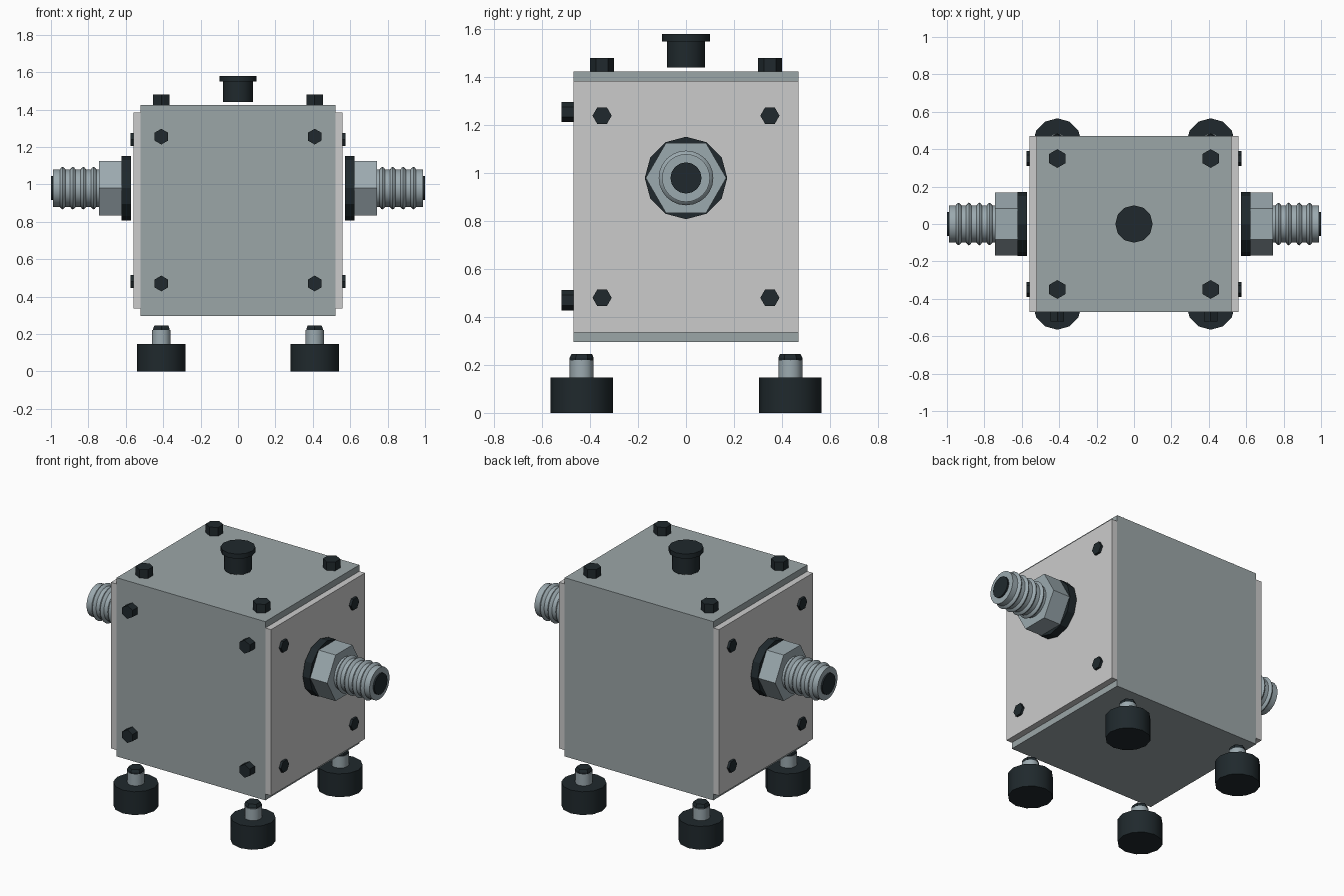
import bpy, bmesh, math
from mathutils import Matrix, Vector

if "Cube" in bpy.data.objects:
    bpy.data.objects.remove(bpy.data.objects["Cube"])


def material(name, rgb):
    m = bpy.data.materials.new(name)
    m.diffuse_color = (*rgb, 1)
    m.use_nodes = True
    m.node_tree.nodes["Principled BSDF"].inputs["Base Color"].default_value = m.diffuse_color
    return m


DARK = material("dark_rubber", (0.014, 0.022, 0.026))
STEEL = material("steel", (0.33, 0.40, 0.43))
CASE = material("case_grey", (0.33, 0.38, 0.39))
PANEL = material("panel_grey", (0.52, 0.54, 0.54))
# rotations taking +z to the named direction
UP = Matrix()
RIGHT = Matrix.Rotation(math.pi / 2, 4, 'Y')
LEFT = Matrix.Rotation(-math.pi / 2, 4, 'Y')
FRONT = Matrix.Rotation(math.pi / 2, 4, 'X')


def finish(bm, name, mat, smooth=False):
    bmesh.ops.recalc_face_normals(bm, faces=bm.faces)
    me = bpy.data.meshes.new(name)
    bm.to_mesh(me)
    bm.free()
    me.materials.append(mat)
    ob = bpy.data.objects.new(name, me)
    bpy.context.collection.objects.link(ob)
    if smooth:
        bpy.ops.object.select_all(action='DESELECT')
        ob.select_set(True)
        bpy.context.view_layer.objects.active = ob
        bpy.ops.object.shade_smooth_by_angle(angle=math.radians(35))
    return ob


def box(name, lo, hi, mat):
    bm = bmesh.new()
    lo, hi = Vector(lo), Vector(hi)
    bmesh.ops.create_cube(bm, size=1, matrix=Matrix.Translation((lo + hi) / 2)
                          @ Matrix.Diagonal((*(hi - lo), 1)))
    finish(bm, name, mat)


def lathe(name, base, axis, profile, sides, mat, smooth=False):
    """Closed turned solid; profile is (radius, height) pairs along the axis."""
    bm = bmesh.new()
    rings = []
    for r, h in profile:
        rings.append([bm.verts.new((r * math.sin(a), r * math.cos(a), h))
                      for a in (2 * math.pi * i / sides for i in range(sides))])
    for a, b in zip(rings, rings[1:]):
        for i in range(sides):
            j = (i + 1) % sides
            bm.faces.new((a[i], a[j], b[j], b[i]))
    bm.faces.new(rings[0])
    bm.faces.new(rings[-1])
    bm.transform(Matrix.Translation(base) @ axis)
    return finish(bm, name, mat, smooth)


def bolt(name, base, axis, r, h):
    lathe(name, base, axis, [(r, 0), (r, h)], 6, DARK)


# Case and side panels
box("case", (-0.52, -0.47, 0.295), (0.52, 0.47, 1.425), CASE)
for s, side in ((-1, "left"), (1, "right")):
    xs = sorted((s * 0.52, s * 0.56))
    box(side + "_panel", (xs[0], -0.47, 0.335), (xs[1], 0.47, 1.385), PANEL)

# Top knob
lathe("top_knob", (0, 0, 1.44), UP,
      [(0.08, 0), (0.08, 0.11), (0.1, 0.11), (0.1, 0.14)], 12, DARK, True)

# Barbed hose profile: tube with four rounded ridges
barb = [(0.1, 0.74)]
for x in (0.772, 0.827, 0.883, 0.938):
    barb += [(0.1, x - 0.015), (0.11, x - 0.007), (0.114, x),
             (0.11, x + 0.007), (0.1, x + 0.015)]
barb.append((0.1, 0.99))

for s, side, axis in ((-1, "left", LEFT), (1, "right", RIGHT)):
    # Hose fitting: gasket, hex nut, barbed tube, bore
    c = (0, 0, 0.98)
    lathe(side + "_gasket", c, axis, [(0.172, 0.573), (0.172, 0.623)], 12, DARK)
    lathe(side + "_hex_nut", c, axis, [(0.168, 0.623), (0.168, 0.742)], 6, STEEL)
    lathe(side + "_hose_barb", c, axis, barb, 24, STEEL, True)
    lathe(side + "_bore", c, axis, [(0.065, 0.985), (0.065, 1.0)], 16, DARK, True)
    # Panel bolts
    for y in (-0.35, 0.35):
        for z in (0.48, 1.24):
            bolt(side + "_bolt", (s * 0.56, y, z), axis, 0.04, 0.015)
    # Front bolts
    for z in (0.47, 1.255):
        bolt("front_bolt", (s * 0.41, -0.47, z), FRONT, 0.042, 0.05)
    for t in (-1, 1):
        # Top bolts
        bolt("top_bolt", (s * 0.41, t * 0.35, 1.425), UP, 0.05, 0.055)
        # Feet: rubber pad, steel stem, dark cap
        p = (s * 0.41, t * 0.435, 0)
        lathe("foot_pad", p, UP, [(0.13, 0), (0.13, 0.147)], 12, DARK, True)
        lathe("foot_stem", p, UP, [(0.05, 0.147), (0.05, 0.22)], 12, STEEL, True)
        lathe("foot_cap", p, UP, [(0.05, 0.22), (0.05, 0.23), (0.043, 0.245)],
              6, DARK)
